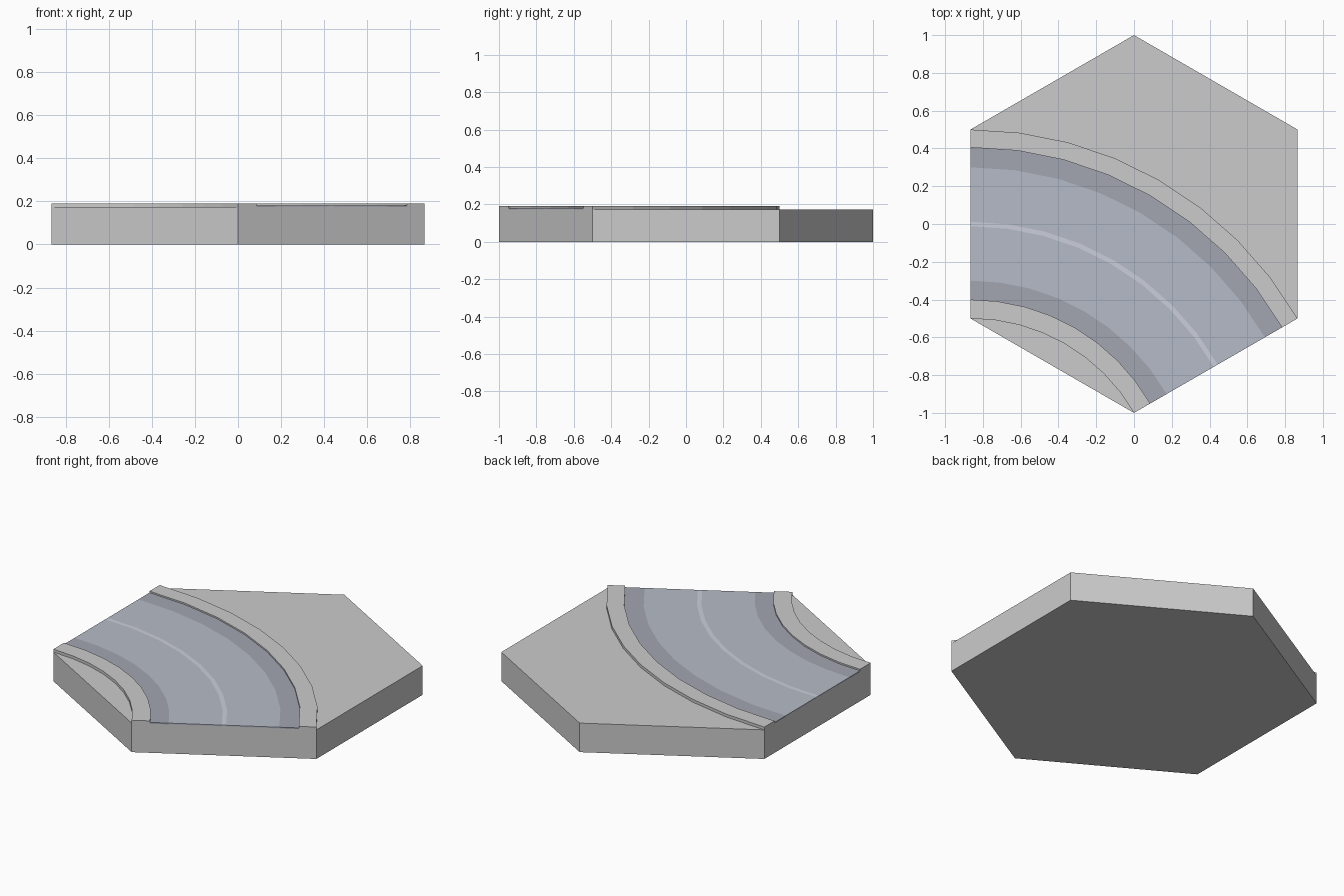
import bpy, bmesh
from math import sin, cos, pi, radians, sqrt

if "Cube" in bpy.data.objects:
    bpy.data.objects.remove(bpy.data.objects["Cube"])

APO = sqrt(3) / 2          # hexagon apothem
TOP = 0.173                # top of the base
CX, CY = -APO, -1.5        # centre of the bend
SEGS = 8                   # steps along the 60 degree bend


def material(name, rgb):
    m = bpy.data.materials.new(name)
    m.diffuse_color = (*rgb, 1)
    m.use_nodes = True
    m.node_tree.nodes["Principled BSDF"].inputs["Base Color"].default_value = m.diffuse_color
    return m


def finish(name, bm, mat=None):
    bmesh.ops.recalc_face_normals(bm, faces=bm.faces)
    me = bpy.data.meshes.new(name)
    bm.to_mesh(me)
    bm.free()
    ob = bpy.data.objects.new(name, me)
    bpy.context.collection.objects.link(ob)
    if mat:
        me.materials.append(mat)
    return ob


def arc_strip(name, r0, r1, z1, mat=None):
    """Closed rectangular profile swept around the bend."""
    bm = bmesh.new()
    loops = []
    for i in range(SEGS + 1):
        a = radians(90 - 60 * i / SEGS)
        loops.append([bm.verts.new((CX + r * cos(a), CY + r * sin(a), z))
                      for r, z in ((r0, TOP), (r1, TOP), (r1, z1), (r0, z1))])
    for p, q in zip(loops, loops[1:]):
        for k in range(4):
            n = (k + 1) % 4
            bm.faces.new((p[k], p[n], q[n], q[k]))
    bm.faces.new(loops[0])
    bm.faces.new(loops[-1])
    return finish(name, bm, mat)


# Hexagonal base
bm = bmesh.new()
ring = [bm.verts.new((cos(pi / 6 + k * pi / 3), sin(pi / 6 + k * pi / 3), 0)) for k in range(6)]
base = bm.faces.new(ring)
ext = bmesh.ops.extrude_face_region(bm, geom=[base], use_keep_orig=True)
for v in ext["geom"]:
    if isinstance(v, bmesh.types.BMVert):
        v.co.z = TOP
finish("tile_base", bm)

# Road surface: lanes, darker shoulders and a pale centre line
asphalt = material("asphalt", (0.47, 0.50, 0.58))
shoulder = material("shoulder", (0.36, 0.38, 0.44))
paint = material("paint", (0.60, 0.62, 0.72))
ROAD = 0.181
arc_strip("inner_shoulder", 1.10, 1.20, ROAD, shoulder)
arc_strip("inner_lane", 1.20, 1.488, ROAD, asphalt)
arc_strip("centre_line", 1.488, 1.512, ROAD, paint)
arc_strip("outer_lane", 1.512, 1.80, ROAD, asphalt)
arc_strip("outer_shoulder", 1.80, 1.905, ROAD, shoulder)

# Raised curbs
arc_strip("inner_curb", 1.0, 1.10, 0.19)
arc_strip("outer_curb", 1.905, 2.0, 0.19)
